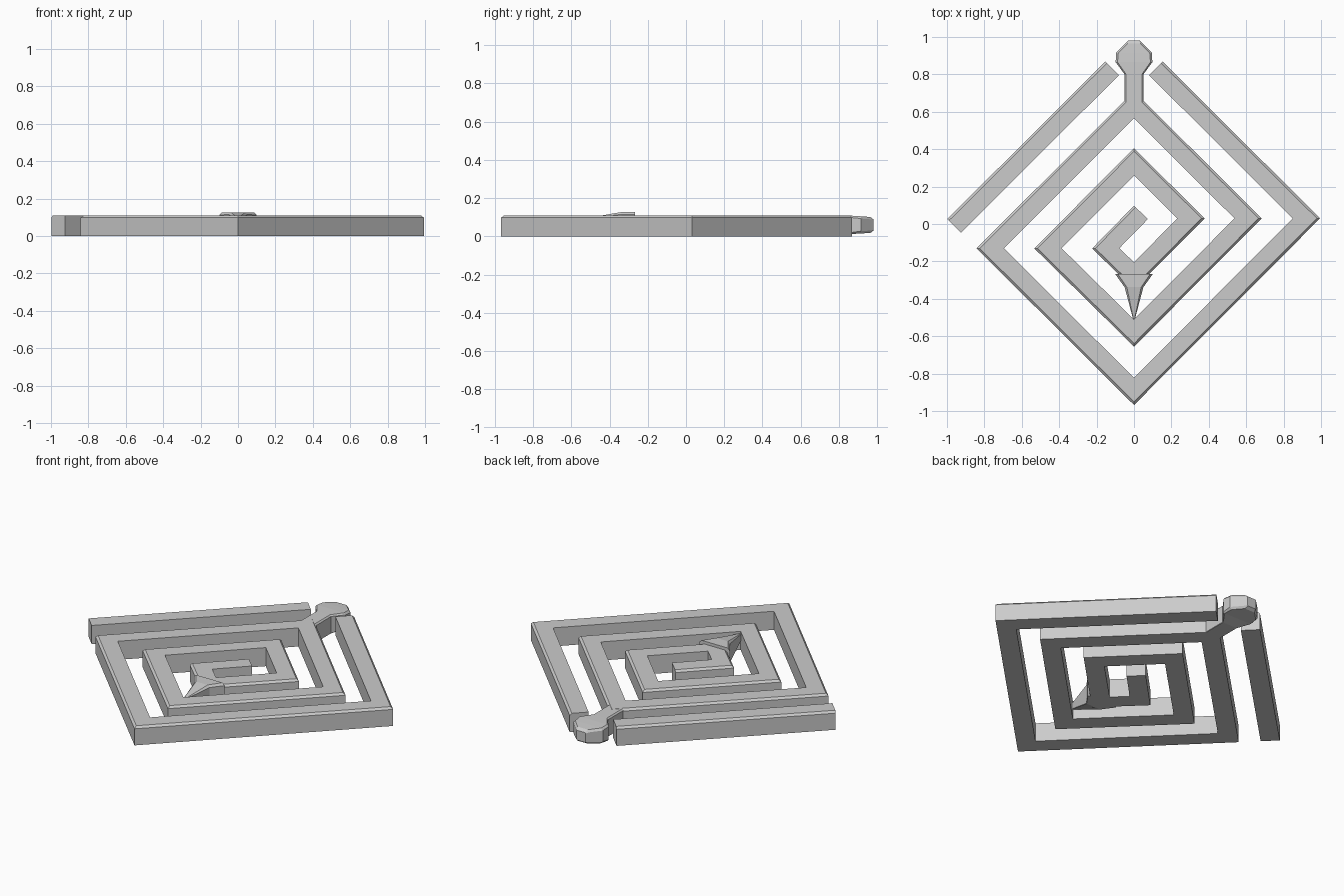
import bpy
from mathutils import Vector

if "Cube" in bpy.data.objects:
    bpy.data.objects.remove(bpy.data.objects["Cube"])

HW = 0.0515   # half width of a bar
H = 0.11      # bar height
C = 0.012     # chamfer on the outer top edge


def loft(name, sections):
    """Skin a list of equal-length point rings and cap both ends."""
    n = len(sections[0])
    verts = [tuple(p) for s in sections for p in s]
    faces = []
    for i in range(len(sections) - 1):
        for j in range(n):
            k = (j + 1) % n
            faces.append((i * n + j, i * n + k, (i + 1) * n + k, (i + 1) * n + j))
    faces.append(tuple(reversed(range(n))))
    faces.append(tuple(range((len(sections) - 1) * n, len(sections) * n)))
    me = bpy.data.meshes.new(name)
    me.from_pydata(verts, [], faces)
    me.update()
    import bmesh
    bm = bmesh.new()
    bm.from_mesh(me)
    bmesh.ops.recalc_face_normals(bm, faces=bm.faces)
    bm.to_mesh(me)
    bm.free()
    ob = bpy.data.objects.new(name, me)
    bpy.context.collection.objects.link(ob)
    return ob


def bar(name, path):
    """Mitred bar along a path; the left side of travel is the outer side."""
    pts = [Vector(p) for p in path]
    profile = [(-HW, 0), (HW, 0), (HW, H - C), (HW - C, H), (-HW, H)]
    rings = []
    for i, p in enumerate(pts):
        dirs = []
        if i > 0:
            dirs.append((p - pts[i - 1]).normalized())
        if i < len(pts) - 1:
            dirs.append((pts[i + 1] - p).normalized())
        normals = [Vector((-d.y, d.x)) for d in dirs]
        m = sum(normals, Vector((0, 0))).normalized()
        m /= m.dot(normals[0])
        rings.append([(p.x + m.x * o, p.y + m.y * o, z) for o, z in profile])
    return loft(name, rings)


def body(name, stations):
    """Symmetric form along y: (y, half width, bottom, top, top chamfer, bottom chamfer)."""
    rings = []
    for y, w, z0, z1, c, b in stations:
        half = [(w - b, z0), (w, z0 + b), (w, z1 - c), (w - c, z1)]
        ring = half + [(-x, z) for x, z in reversed(half)]
        rings.append([(x, y, z) for x, z in ring])
    return loft(name, rings)


# Square spiral, running clockwise from the top to the centre
bar("spiral_body", [
    (0.117, 0.832), (0.922, 0.03), (0, -0.895), (-0.769, -0.13),
    (0, 0.637), (0.610, 0.03), (0, -0.583), (-0.460, -0.13),
    (0, 0.332), (0.305, 0.03), (0, -0.277), (-0.151, -0.13), (0.037, 0.062)])

# Separate outer bar at the upper left
bar("outer_left_bar", [(-0.962, -0.01), (-0.117, 0.832)])

# Neck and faceted head at the top
body("neck_and_head", [
    (0.60, 0.05, 0.0, 0.109, 0.008, 0.002),
    (0.80, 0.05, 0.0, 0.109, 0.008, 0.002),
    (0.865, 0.098, 0.012, 0.108, 0.010, 0.008),
    (0.915, 0.096, 0.015, 0.105, 0.012, 0.012),
    (0.965, 0.046, 0.018, 0.101, 0.012, 0.012),
    (0.982, 0.030, 0.030, 0.088, 0.004, 0.004)])

# Arrow-shaped wedge near the centre
body("inner_arrow", [
    (-0.268, 0.100, 0.0, 0.127, 0.014, 0.002),
    (-0.338, 0.050, 0.0, 0.127, 0.012, 0.002),
    (-0.512, 0.004, 0.06, 0.097, 0.002, 0.001)])
